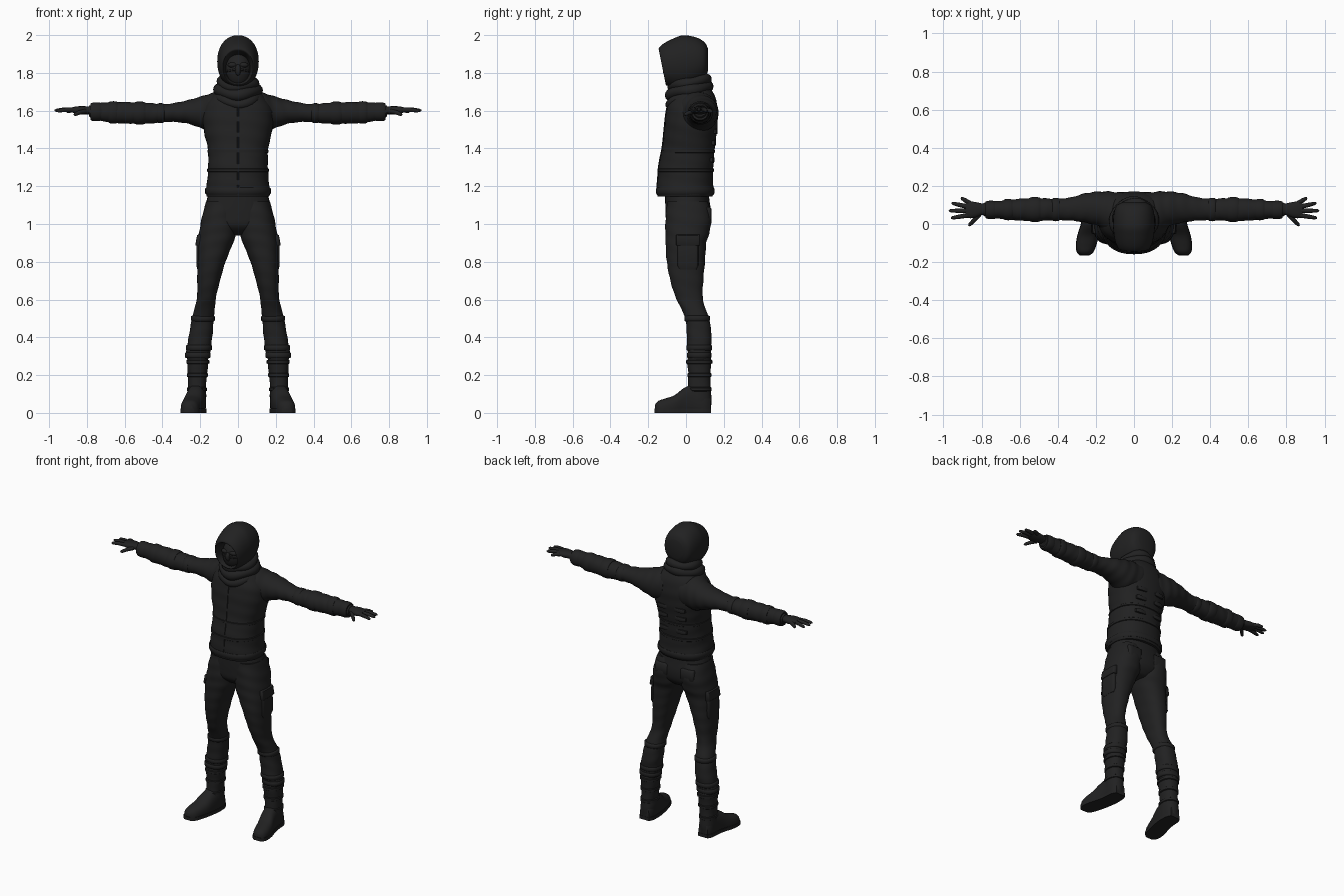
import bpy, bmesh, math
from mathutils import Vector

if "Cube" in bpy.data.objects:
    bpy.data.objects.remove(bpy.data.objects["Cube"])

mat = bpy.data.materials.new("near black cloth")
mat.diffuse_color = (0.0155, 0.0155, 0.0158, 1)
mat.use_nodes = True
mat.node_tree.nodes["Principled BSDF"].inputs["Base Color"].default_value = mat.diffuse_color


def finish(name, bm, mirror=False, angle=50):
    bmesh.ops.recalc_face_normals(bm, faces=bm.faces)
    me = bpy.data.meshes.new(name)
    bm.to_mesh(me)
    bm.free()
    me.materials.append(mat)
    ob = bpy.data.objects.new(name, me)
    bpy.context.collection.objects.link(ob)
    bpy.ops.object.select_all(action='DESELECT')
    ob.select_set(True)
    bpy.context.view_layer.objects.active = ob
    bpy.ops.object.shade_smooth_by_angle(angle=math.radians(angle))
    if mirror:
        m = ob.modifiers.new("mirror", 'MIRROR')
        m.use_mirror_merge = False
    return ob


def skin_rings(bm, rings, closed=False):
    loops = [[bm.verts.new(p) for p in r] for r in rings]
    n = len(loops[0])
    pairs = list(zip(loops, loops[1:]))
    if closed:
        pairs.append((loops[-1], loops[0]))
    for a, b in pairs:
        for i in range(n):
            j = (i + 1) % n
            bm.faces.new((a[i], a[j], b[j], b[i]))
    if not closed:
        bm.faces.new(loops[0])
        bm.faces.new(loops[-1])


def smooth_rows(rows, steps):
    # Catmull-Rom through the section rows
    out = []
    for i in range(len(rows) - 1):
        p = [rows[max(0, min(len(rows) - 1, i + k))] for k in (-1, 0, 1, 2)]
        for s in range(steps):
            t = s / steps
            out.append([0.5 * (2 * b + (c - a) * t + (2 * a - 5 * b + 4 * c - d) * t * t
                               + (3 * b - a - 3 * c + d) * t ** 3) for a, b, c, d in zip(*p)])
    return out + [list(rows[-1])]


def loft(name, axis, rows, n=28, steps=5, power=2.3, fold=0.0, freq=70, mirror=False, warp=None):
    # rows: position along the axis, then the min and max of the two other directions
    bm = bmesh.new()
    rings = []
    for t, a0, a1, b0, b1 in smooth_rows(rows, steps):
        ring = []
        for i in range(n):
            ang = math.tau * i / n
            c, s = math.cos(ang), math.sin(ang)
            f = fold * math.sin(freq * t + 2.5 * math.sin(ang + 0.6)) + 1
            a = (a0 + a1) / 2 + (a1 - a0) / 2 * f * math.copysign(abs(c) ** (2 / power), c)
            b = (b0 + b1) / 2 + (b1 - b0) / 2 * f * math.copysign(abs(s) ** (2 / power), s)
            p = Vector({'x': (t, a, b), 'y': (a, t, b), 'z': (a, b, t)}[axis])
            ring.append(warp(p) if warp else p)
        rings.append(ring)
    skin_rings(bm, rings)
    return finish(name, bm, mirror)


def tube(name, pts, radii, n=10, closed=False, mirror=False, flat=1.0):
    bm = bmesh.new()
    pts = [Vector(p) for p in pts]
    m = len(pts)
    rings = []
    for k, (p, r) in enumerate(zip(pts, radii)):
        nxt = pts[(k + 1) % m] if closed else pts[min(k + 1, m - 1)]
        prv = pts[k - 1] if closed else pts[max(k - 1, 0)]
        d = (nxt - prv).normalized()
        side = d.cross(Vector((0, 0, 1))).normalized()
        up = side.cross(d)
        rings.append([p + side * r * flat * math.cos(math.tau * i / n)
                      + up * r * math.sin(math.tau * i / n) for i in range(n)])
    skin_rings(bm, rings, closed)
    return finish(name, bm, mirror)


def ellipsoid(name, c, r, mirror=False):
    bm = bmesh.new()
    bmesh.ops.create_uvsphere(bm, u_segments=24, v_segments=14, radius=1)
    for v in bm.verts:
        v.co = Vector(c) + Vector(a * b for a, b in zip(v.co, r))
    return finish(name, bm, mirror)


def band(name, z, rows, height, grow, **kw):
    # strap that hugs a vertical loft at height z
    fine = smooth_rows(rows, 8)
    r = min(fine, key=lambda q: abs(q[0] - z))
    g = lambda d: (r[1] - d, r[2] + d, r[3] - d, r[4] + d)
    h = height / 2
    return loft(name, 'z', [(z - h, *g(0)), (z - h * .7, *g(grow)), (z + h * .7, *g(grow)), (z + h, *g(0))],
                steps=1, **kw)


# Jacket body
jacket = [(1.145, -.165, .165, -.148, .138), (1.17, -.17, .17, -.155, .147), (1.24, -.162, .162, -.15, .143),
          (1.32, -.158, .158, -.143, .146), (1.40, -.16, .16, -.127, .152), (1.48, -.178, .178, -.118, .163),
          (1.56, -.188, .188, -.11, .169), (1.62, -.178, .178, -.10, .167), (1.67, -.145, .145, -.08, .155),
          (1.71, -.105, .105, -.06, .135), (1.75, -.07, .07, -.04, .1)]
loft("jacket", 'z', jacket, n=40, fold=.008, freq=75)
band("jacket_hem", 1.175, jacket, .035, .004, n=40)
band("waist_strap", 1.285, jacket, .02, .004, n=40)
band("rib_strap", 1.385, jacket, .016, .003, n=40)

# Front zip and back straps
zip_pts = [(0, r[3] + .001, r[0]) for r in smooth_rows(jacket, 3) if 1.15 < r[0] < 1.63]
bm = bmesh.new()
skin_rings(bm, [[p + Vector(o) for o in ((-.006, .004, 0), (-.003, -.004, 0), (.003, -.004, 0), (.006, .004, 0))]
                for p in map(Vector, zip_pts)])
finish("front_zip", bm)
for i, z in enumerate((1.34, 1.43, 1.49)):
    y = min(smooth_rows(jacket, 8), key=lambda q: abs(q[0] - z))[4]
    loft("back_strap", 'x', [(.03, y - .012, y + .002, z - .011, z + .011),
                             (.045, y - .012, y + .004, z - .014, z + .014),
                             (.085, y - .014, y + .002, z - .014, z + .014),
                             (.1, y - .02, y - .006, z - .011, z + .011)], steps=1, n=12, power=5, mirror=True)

# Sleeves
sleeve = [(.06, -.06, .165, 1.49, 1.705), (.13, -.045, .17, 1.485, 1.695), (.19, -.01, .17, 1.505, 1.677),
          (.26, .008, .16, 1.53, 1.657), (.33, .018, .14, 1.54, 1.642), (.40, .02, .132, 1.54, 1.634),
          (.46, .018, .134, 1.532, 1.64), (.53, .016, .136, 1.532, 1.643), (.60, .018, .132, 1.532, 1.646),
          (.67, .026, .125, 1.538, 1.644), (.74, .03, .118, 1.548, 1.64), (.77, .036, .114, 1.555, 1.632),
          (.79, .042, .11, 1.57, 1.625)]
loft("sleeve", 'x', sleeve, fold=.022, freq=95, mirror=True, power=2.1)
for x, w in ((.41, .02), (.52, .03), (.66, .025), (.75, .03)):
    r = min(smooth_rows(sleeve, 8), key=lambda q: abs(q[0] - x))
    e = [(r[1] - g, r[2] + g, r[3] - g, r[4] + g) for g in (0, .005)]
    loft("sleeve_cuff", 'x', [(x - w, *e[0]), (x - w / 2, *e[1]), (x + w / 2, *e[1]), (x + w, *e[0])],
         steps=2, power=2.1, mirror=True)

# Hands
loft("palm", 'x', [(.77, .05, .103, 1.58, 1.622), (.80, .046, .108, 1.581, 1.623), (.83, .034, .115, 1.58, 1.624),
                   (.86, .03, .118, 1.585, 1.622), (.885, .036, .114, 1.592, 1.616)], n=16, steps=3, mirror=True)
for name, a, b in (("little_finger", (.86, .108, 1.602), (.908, .138, 1.594)),
                   ("ring_finger", (.87, .09, 1.605), (.958, .11, 1.598)),
                   ("middle_finger", (.87, .069, 1.606), (.972, .07, 1.601)),
                   ("index_finger", (.87, .046, 1.604), (.961, .031, 1.599)),
                   ("thumb", (.81, .05, 1.597), (.868, -.01, 1.578))):
    a, b = Vector(a), Vector(b)
    mid = a.lerp(b, .5) + Vector((0, 0, .003))
    tube(name, [a, mid, a.lerp(b, .9), b], [.0125, .0115, .009, .003], mirror=True)

# Trousers
loft("hips", 'z', [(1.18, -.15, .15, -.11, .118), (1.12, -.167, .167, -.11, .125), (1.05, -.178, .178, -.108, .134),
                   (.99, -.165, .165, -.1, .125), (.95, -.09, .09, -.06, .09), (.94, -.05, .05, -.04, .06)], n=32)
leg = [(1.12, .01, .168, -.1, .115), (1.04, .004, .19, -.108, .135), (.96, .006, .205, -.11, .126),
       (.90, .026, .212, -.108, .108), (.80, .066, .215, -.102, .1), (.70, .095, .216, -.083, .092),
       (.62, .115, .216, -.058, .088), (.56, .122, .228, -.03, .1), (.50, .128, .244, -.004, .122),
       (.42, .134, .258, .004, .135), (.36, .142, .268, .006, .134), (.31, .148, .276, .01, .13),
       (.28, .16, .268, .018, .122)]
loft("trouser_leg", 'z', leg, n=30, fold=.014, freq=80, mirror=True)
for z in (.5, .345, .305):
    band("leg_fold", z, leg, .03, .005, mirror=True)
loft("cargo_pocket", 'z', [(.76, .19, .215, -.035, .055), (.78, .185, .221, -.045, .065),
                           (.90, .18, .219, -.045, .065), (.92, .18, .212, -.04, .06)],
     steps=1, n=20, power=5, mirror=True)
loft("cargo_flap", 'z', [(.885, .19, .222, -.05, .07), (.89, .19, .226, -.052, .072),
                         (.94, .18, .217, -.052, .072), (.945, .18, .208, -.05, .07)],
     steps=1, n=20, power=6, mirror=True)
loft("back_pocket", 'z', [(1.0, .05, .14, .09, .122), (1.02, .045, .145, .09, .134),
                          (1.08, .045, .145, .09, .136), (1.09, .05, .14, .09, .125)],
     steps=1, n=20, power=4, mirror=True)

# Boots
shaft = [(.30, .162, .266, .012, .13), (.27, .157, .268, .006, .134), (.21, .163, .266, .012, .13),
         (.14, .17, .265, .01, .13), (.08, .168, .268, .0, .135), (.01, .172, .265, .0, .132)]
loft("boot_shaft", 'z', shaft, fold=.01, freq=90, mirror=True)
for z in (.27, .2, .125):
    band("boot_strap", z, shaft, .022, .005, mirror=True)


def ground(p):
    p.z = max(p.z, .008)
    return p


foot = [(.13, .185, .25, -.02, .09), (.10, .172, .265, -.03, .13), (.04, .17, .27, -.03, .15),
        (-.01, .176, .28, -.03, .132), (-.06, .186, .296, -.03, .094), (-.11, .2, .303, -.03, .076),
        (-.145, .215, .298, -.03, .064), (-.163, .238, .28, -.02, .045)]
loft("boot_foot", 'y', foot, power=2.5, mirror=True, warp=ground)
# Sole outline follows the foot plan
plan = smooth_rows(foot, 3)
bm = bmesh.new()
outline = [(r[1] - .002, r[0]) for r in plan] + [(r[2] + .002, r[0]) for r in reversed(plan)]
skin_rings(bm, [[(x, y * 1.02, z) for x, y in outline] for z in (0, .022)])
finish("boot_sole", bm, mirror=True, angle=40)

# Hood with a recessed face opening
def lean(p):
    p.y -= .2 * (p.z - 1.83) * min(1, max(0, (.06 - p.y) / .16))
    return p


loft("hood", 'y', [(-.06, -.062, .062, 1.76, 1.895), (-.11, -.074, .074, 1.745, 1.912),
                   (-.125, -.083, .083, 1.735, 1.928), (-.09, -.098, .098, 1.725, 1.958),
                   (-.04, -.107, .107, 1.718, 1.985), (.0, -.110, .110, 1.722, 1.999), (.055, -.106, .106, 1.74, 1.988),
                   (.098, -.09, .09, 1.77, 1.962), (.116, -.055, .055, 1.81, 1.93)],
     n=36, steps=4, power=2.15, warp=lean)

# Masked face
ellipsoid("face_mask", (0, -.045, 1.815), (.07, .066, .095))
ellipsoid("nose_ridge", (0, -.105, 1.815), (.016, .018, .03))
ellipsoid("goggle_lens", (.029, -.096, 1.842), (.026, .015, .014), mirror=True)
tube("mask_edge", [(.066 * math.sin(a), -.045 - .066 * math.cos(a), 1.82 - .012 * abs(math.sin(a)))
                   for a in [math.radians(d) for d in range(-80, 81, 10)]], [.005] * 17, n=8)

# Wrapped scarf, lower at the front
for i, (zb, zf, rx, y0, y1, r) in enumerate(((1.765, 1.725, .085, -.07, .108, .028),
                                            (1.725, 1.685, .098, -.078, .112, .031),
                                            (1.695, 1.635, .102, -.085, .108, .026))):
    pts, rad = [], []
    for k in range(40):
        a = math.tau * k / 40
        w = (1 + math.cos(a)) / 2
        pts.append((rx * math.sin(a), (y0 + y1) / 2 + (y1 - y0) / 2 * math.cos(a),
                    zf + (zb - zf) * w ** .7 + .004 * math.sin(3 * a + i)))
        rad.append(r * (1 + .1 * math.sin(4 * a + 2 * i)))
    tube("scarf_wrap", pts, rad, n=14, closed=True)
